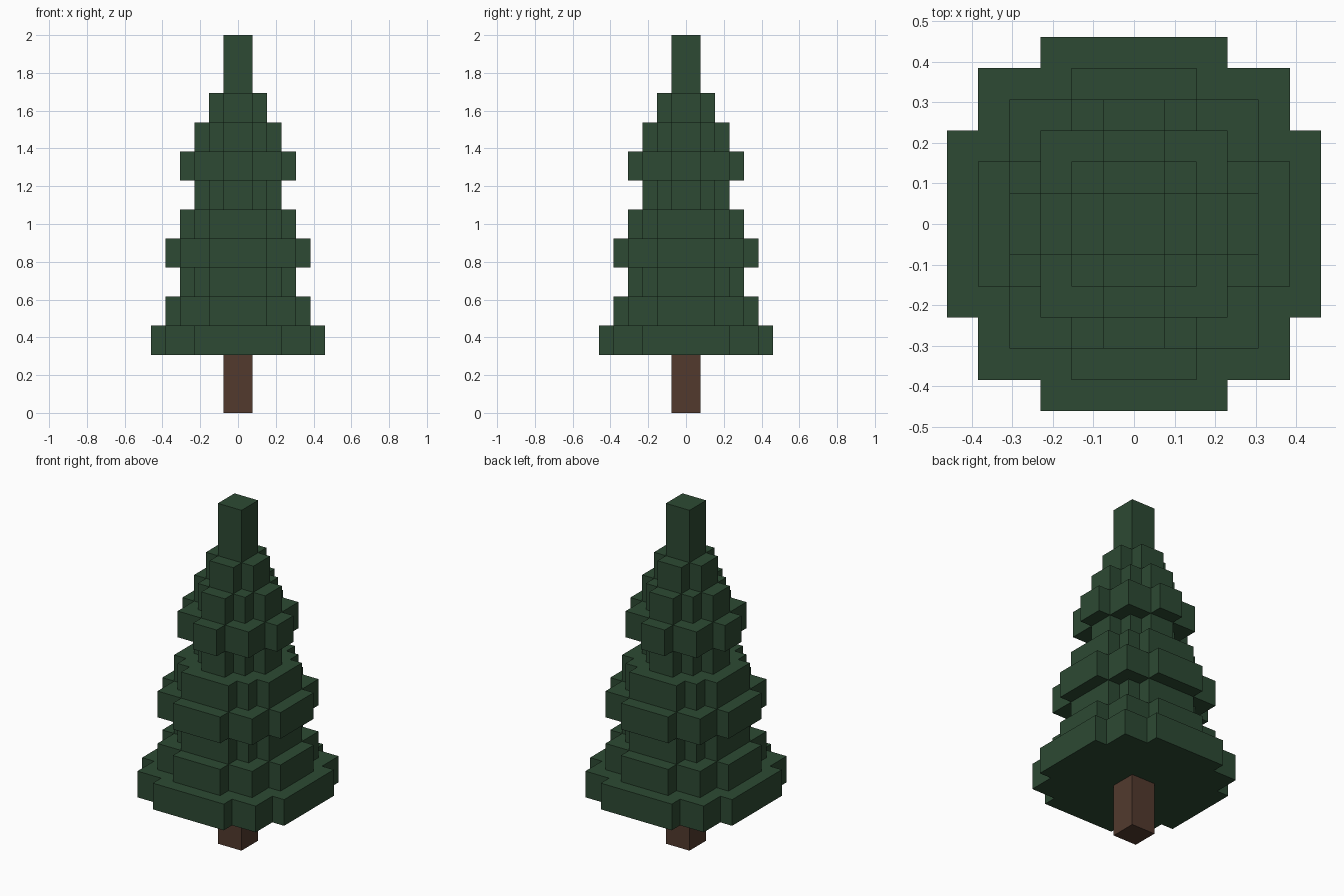
import bpy, bmesh

cube = bpy.data.objects.get("Cube")
if cube:
    bpy.data.objects.remove(cube, do_unlink=True)

BLOCK = 2 / 13        # height of one block
HALF = BLOCK / 2      # plan step


def make_material(name, rgb):
    mat = bpy.data.materials.new(name)
    mat.use_nodes = True
    colour = (*rgb, 1)
    mat.diffuse_color = colour
    bsdf = mat.node_tree.nodes["Principled BSDF"]
    bsdf.inputs["Base Color"].default_value = colour
    bsdf.inputs["Roughness"].default_value = 1
    return mat


def prism(name, outline, start, blocks, mat):
    """Extrude a plan outline (in half blocks) upwards from a block level."""
    bm = bmesh.new()
    base = bm.faces.new([bm.verts.new((x * HALF, y * HALF, start * BLOCK)) for x, y in outline])
    top = bmesh.ops.extrude_face_region(bm, geom=[base], use_keep_orig=True)
    moved = [v for v in top["geom"] if isinstance(v, bmesh.types.BMVert)]
    bmesh.ops.translate(bm, verts=moved, vec=(0, 0, blocks * BLOCK))
    bmesh.ops.recalc_face_normals(bm, faces=bm.faces)
    mesh = bpy.data.meshes.new(name)
    bm.to_mesh(mesh)
    bm.free()
    mesh.materials.append(mat)
    obj = bpy.data.objects.new(name, mesh)
    bpy.context.collection.objects.link(obj)
    return obj


def stepped_outline(reach, core, arm):
    """Square core with an arm on each side; one quarter turned four times."""
    quarter = [(reach, -arm), (reach, arm)]
    if core > arm:
        quarter += [(core, arm), (core, core), (arm, core)]
    else:
        quarter += [(arm, arm)]
    points = []
    for _ in range(4):
        points += quarter
        quarter = [(-y, x) for x, y in quarter]
    # drop the repeated joint points
    return list(dict.fromkeys(points))


square = [(-1, -1), (1, -1), (1, 1), (-1, 1)]
needles = make_material("dark_green_needles", (0.026, 0.068, 0.033))
bark = make_material("brown_bark", (0.084, 0.042, 0.027))

# Trunk
prism("trunk", square, 0, 2, bark)

# Branch layers, bottom to top: reach, core and arm half widths
layers = [(6, 5, 3), (5, 4, 2), (4, 3, 2),
          (5, 4, 2), (4, 3, 2), (3, 2, 1),
          (4, 3, 1), (3, 2, 1), (2, 1, 1)]
for i, sizes in enumerate(layers):
    prism(f"branch_layer_{i + 1}", stepped_outline(*sizes), i + 2, 1, needles)

# Tip
prism("tree_tip", square, len(layers) + 2, 2, needles)
